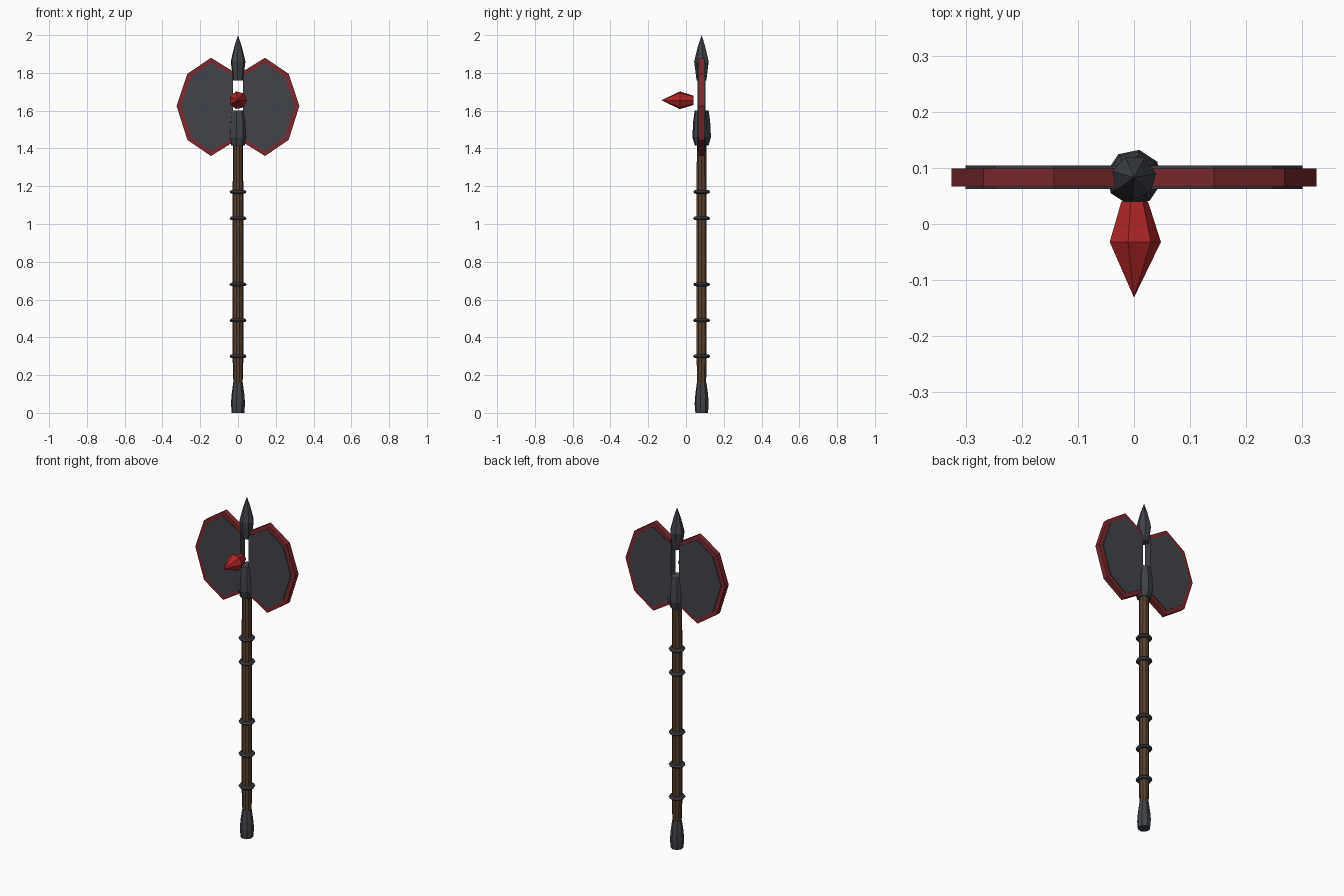
import bpy, bmesh
from math import sin, cos, pi, radians
from mathutils import Matrix

if "Cube" in bpy.data.objects:
    bpy.data.objects.remove(bpy.data.objects["Cube"])

AY = 0.083  # depth of the shaft axis


def material(name, rgb):
    m = bpy.data.materials.new(name)
    m.diffuse_color = (*rgb, 1)
    m.use_nodes = True
    m.node_tree.nodes["Principled BSDF"].inputs["Base Color"].default_value = m.diffuse_color
    return m


STEEL = material("dark_steel", (0.052, 0.056, 0.068))
WOOD = material("wood", (0.10, 0.052, 0.027))
EDGE = material("red_edge", (0.20, 0.022, 0.027))
GEM = material("red_gem", (0.42, 0.018, 0.018))


def finish(name, bm, mat):
    bmesh.ops.recalc_face_normals(bm, faces=bm.faces)
    me = bpy.data.meshes.new(name)
    bm.to_mesh(me)
    bm.free()
    me.materials.append(mat)
    ob = bpy.data.objects.new(name, me)
    bpy.context.collection.objects.link(ob)
    return ob


def lathe(name, profile, sides, mat, phase=0, matrix=Matrix.Translation((0, AY, 0))):
    """Faceted solid from (radius, height) pairs; radius 0 makes a point."""
    bm = bmesh.new()
    rings = []
    for r, z in profile:
        n = sides if r > 0 else 1
        rings.append([bm.verts.new((r * cos(phase + 2 * pi * i / sides),
                                    r * sin(phase + 2 * pi * i / sides), z)) for i in range(n)])
    for a, b in zip(rings, rings[1:]):
        for i in range(sides):
            j = (i + 1) % sides
            if len(b) == 1:
                bm.faces.new((a[i], a[j], b[0]))
            else:
                bm.faces.new((a[i], a[j], b[j], b[i]))
    for ring in (rings[0], rings[-1]):
        if len(ring) > 1:
            bm.faces.new(ring)
    bm.transform(matrix)
    return finish(name, bm, mat)


def slab(name, outline, half, mat):
    """Flat plate from an (x, z) outline, centred on the shaft."""
    bm = bmesh.new()
    face = bm.faces.new([bm.verts.new((x, AY - half, z)) for x, z in outline])
    ext = bmesh.ops.extrude_face_region(bm, geom=[face])
    verts = [v for v in ext["geom"] if isinstance(v, bmesh.types.BMVert)]
    bmesh.ops.translate(bm, verts=verts, vec=(0, 2 * half, 0))
    return finish(name, bm, mat)


# Handle
lathe("shaft", [(0.024, 0.14), (0.028, 0.27), (0.028, 1.17), (0.027, 1.45)], 10, WOOD)
lathe("pommel", [(0.034, 0), (0.038, 0.05), (0.034, 0.10), (0.026, 0.16)], 8, STEEL, radians(34))
for i, z in enumerate((0.30, 0.49, 0.68, 1.03, 1.17)):
    lathe(f"grip_ring_{i + 1}", [(0.028, z - 0.010), (0.039, z - 0.008), (0.045, z),
                                 (0.039, z + 0.008), (0.028, z + 0.010)], 12, STEEL)

# Head socket and top spike, with an open gap between them
lathe("head_socket", [(0.037, 1.415), (0.050, 1.46), (0.046, 1.54), (0.038, 1.60)],
      8, STEEL, radians(34))
lathe("top_spike", [(0.027, 1.76), (0.040, 1.86), (0.020, 1.94), (0, 2.0)], 7, STEEL, radians(10))

# Red crystal pointing forward
lathe("crystal", [(0.025, -0.04), (0.048, 0.032), (0, 0.131)], 7, GEM, 0,
      Matrix.Translation((0, 0, 1.655)) @ Matrix.Rotation(radians(90), 4, 'X'))

# Double blades: red edge slab with a thicker steel plate inset over it
rim = [(0.030, 1.43), (0.143, 1.36), (0.268, 1.445), (0.325, 1.625),
       (0.268, 1.795), (0.143, 1.88), (0.030, 1.81)]
plate = [(0.026, 1.455), (0.143, 1.386), (0.248, 1.461), (0.300, 1.625),
         (0.248, 1.780), (0.143, 1.853), (0.026, 1.785)]
for side, s in (("right", 1), ("left", -1)):
    slab(f"blade_edge_{side}", [(s * x, z) for x, z in rim], 0.016, EDGE)
    slab(f"blade_plate_{side}", [(s * x, z) for x, z in plate], 0.021, STEEL)
